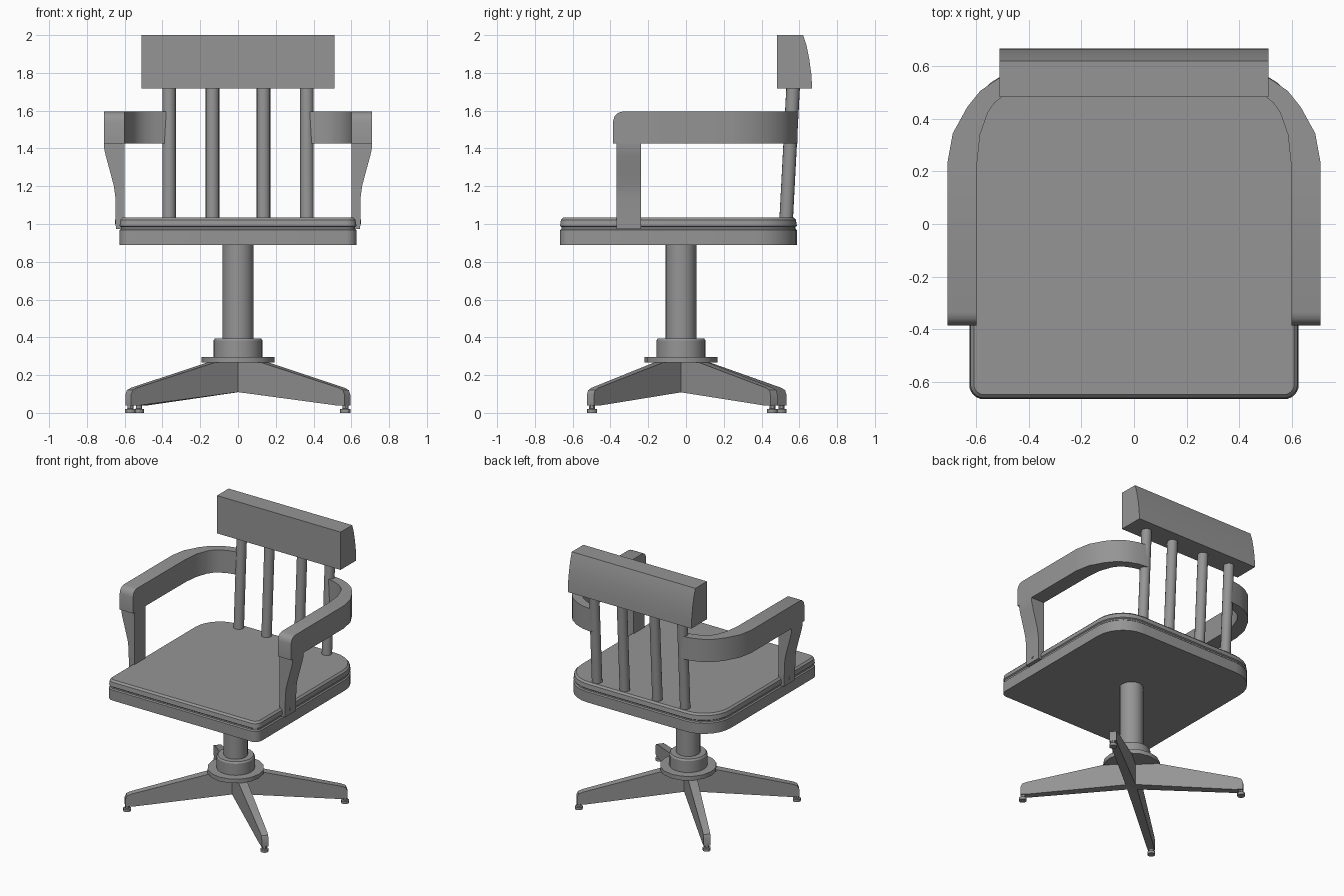
import bpy, bmesh, math
from mathutils import Vector

if "Cube" in bpy.data.objects:
    bpy.data.objects.remove(bpy.data.objects["Cube"])

grey = bpy.data.materials.new("dark_grey")
grey.diffuse_color = (0.3, 0.3, 0.3, 1)
grey.use_nodes = True
grey.node_tree.nodes["Principled BSDF"].inputs["Base Color"].default_value = grey.diffuse_color


def loft(name, rings):
    """Skin a list of equal-length closed rings and cap both ends."""
    bm = bmesh.new()
    rows = [[bm.verts.new(p) for p in ring] for ring in rings]
    n = len(rows[0])
    for a, b in zip(rows, rows[1:]):
        for i in range(n):
            j = (i + 1) % n
            bm.faces.new((a[i], a[j], b[j], b[i]))
    bm.faces.new(rows[0])
    bm.faces.new(rows[-1])
    bmesh.ops.recalc_face_normals(bm, faces=bm.faces)
    mesh = bpy.data.meshes.new(name)
    bm.to_mesh(mesh)
    bm.free()
    mesh.materials.append(grey)
    obj = bpy.data.objects.new(name, mesh)
    bpy.context.collection.objects.link(obj)
    return obj


def turned(name, profile, centre, sides=16):
    """Stack of circles given as (radius, z, y shift)."""
    rings = []
    for r, z, dy in profile:
        rings.append([(centre[0] + r * math.cos(math.tau * i / sides),
                       centre[1] + dy + r * math.sin(math.tau * i / sides), z)
                      for i in range(sides)])
    return loft(name, rings)


def seat_outline(inset, z):
    """Rounded square with tight front corners and wide back corners."""
    x, y0, y1 = 0.627 - inset, -0.667 + inset, 0.587 - inset
    front, back = 0.055 - inset, 0.22 - inset
    corners = [(x - front, y0 + front, front, 270), (x - back, y1 - back, back, 0),
               (-x + back, y1 - back, back, 90), (-x + front, y0 + front, front, 180)]
    pts = []
    for cx, cy, r, start in corners:
        for i in range(8):
            a = math.radians(start + 90 * i / 7)
            pts.append((cx + r * math.cos(a), cy + r * math.sin(a), z))
    return pts


# Seat: two layers with a groove between them
loft("seat", [seat_outline(i, z) for i, z in [
    (0.0, 0.888), (0.0, 0.967), (0.008, 0.974), (0.008, 0.984),
    (0.0, 0.99), (0.005, 1.022), (0.018, 1.035)]])

# Top rail of the back
rail = [(0.483, 1.717), (0.483, 2.0), (0.62, 2.0), (0.638, 1.945),
        (0.653, 1.87), (0.664, 1.79), (0.668, 1.717)]
loft("back_rail", [[(x, y, z) for y, z in rail] for x in (-0.512, 0.512)])

# Leaning spindles
for x in (-0.365, -0.135, 0.135, 0.365):
    turned("back_spindle", [(0.036, 1.02, 0), (0.036, 1.74, 0.038)], (x, 0.53))

# Arms: outer xy, inner xy, top z at each station
arm = [(0.71, -0.386, 0.60, -0.386, 1.545), (0.71, -0.378, 0.60, -0.378, 1.572),
       (0.71, -0.362, 0.60, -0.362, 1.588), (0.71, -0.337, 0.60, -0.337, 1.595),
       (0.71, 0.235, 0.597, 0.235, 1.595), (0.69, 0.345, 0.586, 0.34, 1.595),
       (0.635, 0.445, 0.556, 0.425, 1.595), (0.585, 0.507, 0.53, 0.462, 1.595),
       (0.52, 0.552, 0.495, 0.49, 1.595), (0.45, 0.578, 0.44, 0.515, 1.595),
       (0.37, 0.59, 0.37, 0.53, 1.595)]
# Arm support, front profile in x and z
support = [(0.60, 0.973), (0.60, 1.44), (0.71, 1.44), (0.71, 1.405), (0.70, 1.36),
           (0.674, 1.265), (0.657, 1.20), (0.649, 1.14), (0.647, 0.973)]
for side, s in (("left", -1), ("right", 1)):
    loft(side + "_arm", [[(s * ox, oy, 1.425), (s * ox, oy, top),
                          (s * ix, iy, top), (s * ix, iy, 1.425)]
                         for ox, oy, ix, iy, top in arm])
    loft(side + "_arm_support", [[(s * x, y, z) for x, z in support]
                                 for y in (-0.367, -0.237)])
    # Screw head on the support
    loft(side + "_screw", [[(s * x, -0.303 + 0.012 * math.cos(math.tau * i / 10),
                             1.012 + 0.012 * math.sin(math.tau * i / 10))
                            for i in range(10)] for x in (0.63, 0.651)])

# Pedestal
hub = Vector((0, -0.027, 0))
turned("column", [(0.082, 0.35, 0), (0.082, 0.90, 0)], hub, 20)
turned("collar", [(0.13, 0.29, 0), (0.13, 0.383, 0), (0.122, 0.395, 0)], hub, 20)
turned("hub_plate", [(0.193, 0.266, 0), (0.193, 0.297, 0)], hub)

# Four splayed legs with glides
for foot in ((0.568, -0.497), (-0.57, -0.497), (0.568, 0.457), (-0.525, 0.505)):
    tip = Vector((*foot, 0))
    d = (tip - hub).normalized()
    across = Vector((-d.y, d.x, 0))
    f = (tip - hub).length
    profile = [(0, 0.113), (f - 0.045, 0.04), (f + 0.015, 0.04), (f + 0.015, 0.095),
               (f + 0.004, 0.12), (f - 0.025, 0.133), (0.18, 0.268), (0, 0.268)]
    rings = []
    for s in (-1, 1):
        rings.append([hub + d * r + across * s * (0.034 - 0.01 * r / f)
                      + Vector((0, 0, z)) for r, z in profile])
    loft("leg", rings)
    turned("foot_glide", [(0.027, 0, 0), (0.027, 0.02, 0), (0.016, 0.022, 0),
                          (0.016, 0.045, 0)], foot, 12)

# Smooth rounded surfaces, keep edges crisp
bpy.ops.object.select_all(action='SELECT')
bpy.context.view_layer.objects.active = bpy.context.selected_objects[0]
bpy.ops.object.shade_smooth_by_angle(angle=math.radians(30))
